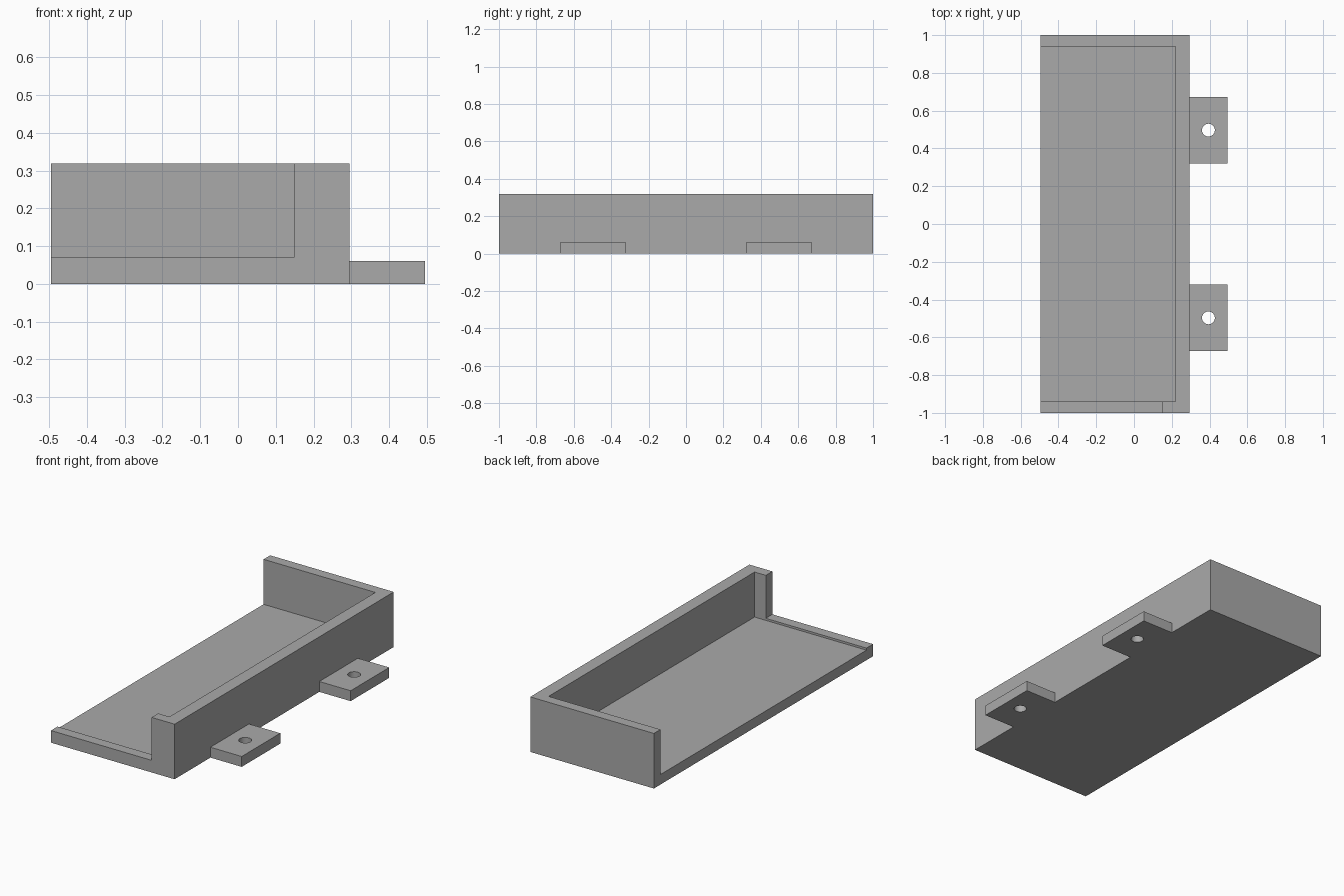
import bpy
import bmesh
from mathutils import Matrix, Vector

if "Cube" in bpy.data.objects:
    bpy.data.objects.remove(bpy.data.objects["Cube"], do_unlink=True)

LEFT, RIGHT, TAB_END = -0.495, 0.295, 0.495
HEIGHT, FLOOR, LIP = 0.318, 0.058, 0.07
END_WALL, SIDE_WALL = 0.06, 0.075
POST = 0.148        # where the low front lip meets the full-height corner
TAB_HEIGHT, HOLE_RADIUS = 0.06, 0.034

grey = bpy.data.materials.new("plain grey")
grey.use_nodes = True
colour = (0.4, 0.4, 0.4, 1)
grey.diffuse_color = colour
grey.node_tree.nodes["Principled BSDF"].inputs["Base Color"].default_value = colour


def make_object(name, bm):
    mesh = bpy.data.meshes.new(name)
    bm.to_mesh(mesh)
    bm.free()
    mesh.materials.append(grey)
    obj = bpy.data.objects.new(name, mesh)
    bpy.context.collection.objects.link(obj)
    return obj


def box(name, low, high):
    low, high = Vector(low), Vector(high)
    bm = bmesh.new()
    bmesh.ops.create_cube(bm, size=1, matrix=Matrix.Translation((low + high) / 2)
                          @ Matrix.Diagonal((high - low).to_4d()))
    return make_object(name, bm)


def cylinder(name, x, y):
    bm = bmesh.new()
    bmesh.ops.create_cone(bm, cap_ends=True, segments=32, radius1=HOLE_RADIUS,
                          radius2=HOLE_RADIUS, depth=1,
                          matrix=Matrix.Translation((x, y, 0)))
    return make_object(name, bm)


def combine(target, other, operation):
    mod = target.modifiers.new(operation.title(), "BOOLEAN")
    mod.operation, mod.solver, mod.object = operation, "EXACT", other
    bpy.context.view_layer.objects.active = target
    bpy.ops.object.modifier_apply(modifier=mod.name)
    bpy.data.objects.remove(other, do_unlink=True)


# Tray block, hollowed out through the open long side
tray = box("mounting_tray", (LEFT, -1, 0), (RIGHT, 1, HEIGHT))
combine(tray, box("cavity_cutter", (-1, END_WALL - 1, FLOOR),
                  (RIGHT - SIDE_WALL, 1 - END_WALL, 1)), "DIFFERENCE")

# Front wall lowered to a lip, leaving a corner post
combine(tray, box("lip_cutter", (-1, -2, LIP), (POST, 0.01 - 1 + END_WALL, 1)), "DIFFERENCE")

# Two drilled mounting tabs on the closed long side
for side in (-1, 1):
    y = side * 0.497
    combine(tray, box("mounting_tab", (RIGHT - 0.03, y - 0.176, 0),
                      (TAB_END, y + 0.176, TAB_HEIGHT)), "UNION")
    combine(tray, cylinder("hole_cutter", 0.394, y), "DIFFERENCE")

# Crisp flat faces, with only the hole walls smoothed
bpy.ops.object.select_all(action="DESELECT")
tray.select_set(True)
bpy.context.view_layer.objects.active = tray
bpy.ops.object.shade_smooth_by_angle(angle=0.5)
